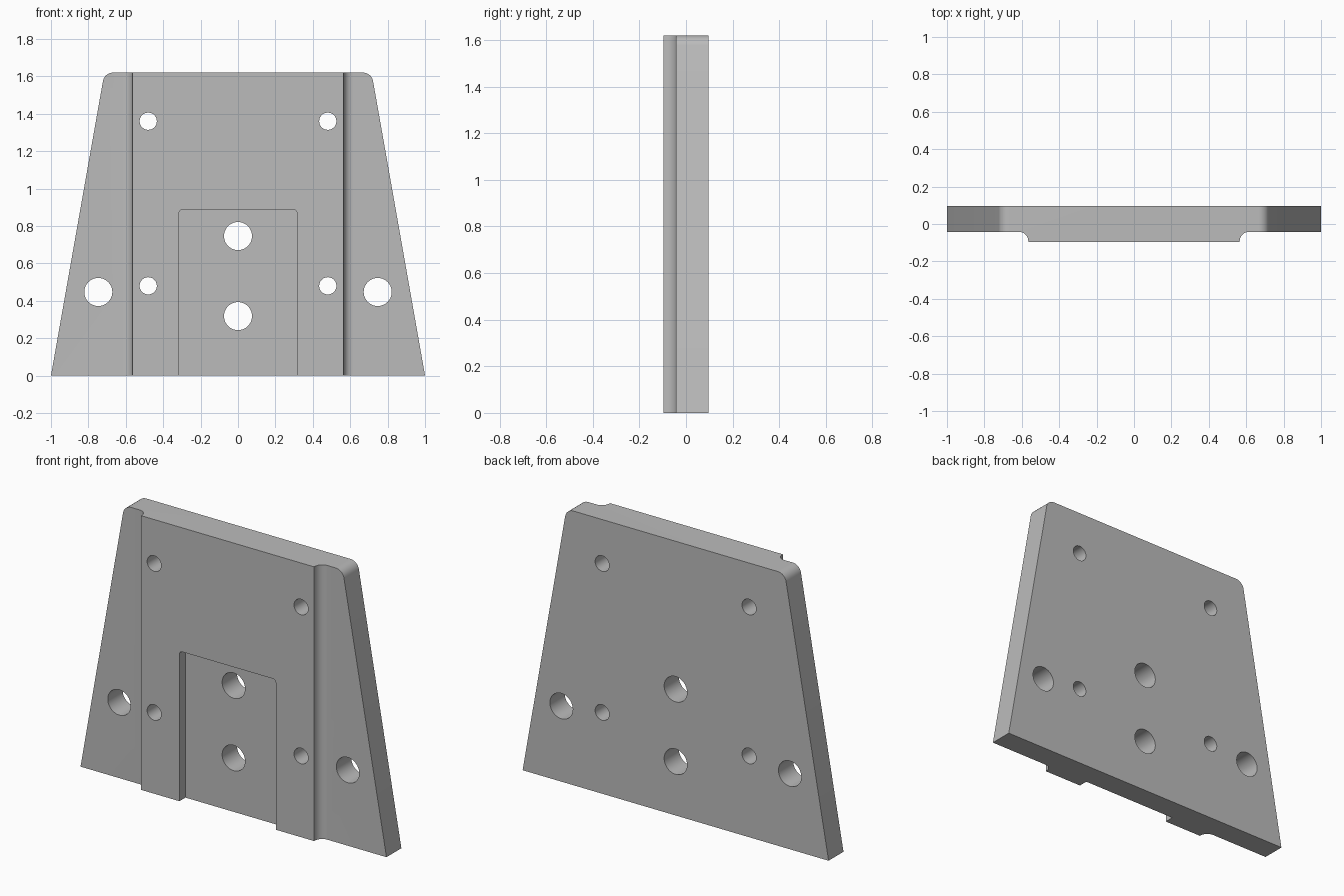
import bpy, bmesh, math
from mathutils import Vector

if "Cube" in bpy.data.objects:
    bpy.data.objects.remove(bpy.data.objects["Cube"])

grey = bpy.data.materials.new("plain grey")
grey.diffuse_color = (0.5, 0.5, 0.5, 1)
grey.use_nodes = True
grey.node_tree.nodes["Principled BSDF"].inputs["Base Color"].default_value = grey.diffuse_color


def prism(name, pts, start, along):
    """Extrude a closed outline of 3D points by the vector 'along'."""
    bm = bmesh.new()
    f = bm.faces.new([bm.verts.new(Vector(p) + Vector(start)) for p in pts])
    ext = bmesh.ops.extrude_face_region(bm, geom=[f])
    bmesh.ops.translate(bm, vec=along,
                        verts=[v for v in ext["geom"] if isinstance(v, bmesh.types.BMVert)])
    bmesh.ops.recalc_face_normals(bm, faces=bm.faces)
    me = bpy.data.meshes.new(name)
    bm.to_mesh(me)
    bm.free()
    me.materials.append(grey)
    ob = bpy.data.objects.new(name, me)
    bpy.context.collection.objects.link(ob)
    return ob


def arc(cx, cy, r, a0, a1, n=10):
    return [(cx + r * math.cos(math.radians(a0 + (a1 - a0) * i / n)),
             cy + r * math.sin(math.radians(a0 + (a1 - a0) * i / n))) for i in range(n + 1)]


def mirrored(half):
    """Complete a right-half outline with its left half."""
    return half + [(-x, y) for x, y in reversed(half)]


def cut(target, tool, op):
    mod = target.modifiers.new(op, 'BOOLEAN')
    mod.operation, mod.object, mod.solver = op, tool, 'EXACT'
    bpy.context.view_layer.objects.active = target
    bpy.ops.object.modifier_apply(modifier=mod.name)
    bpy.data.objects.remove(tool)


H, BACK, STEP, FRONT = 1.62, 0.097, -0.042, -0.097

# Plate: stepped cross-section with a raised centre pad and filleted shoulders
r = 0.05
section = mirrored([(0.565, FRONT)] + arc(0.565 + r, STEP - r, r, 180, 90) +
                   [(1.1, STEP), (1.1, BACK)])
plate = prism("mounting_plate", [(x, y, 0) for x, y in section], (0, 0, 0), (0, 0, H))

# Tapered outline with rounded top corners
slope = 0.286 / H
tilt = math.degrees(math.atan(slope))
r = 0.055
cz = H - r
cx = 1 - slope * cz - r / math.cos(math.radians(tilt))
outline = mirrored([(1 + slope * 0.1, -0.1)] + arc(cx, cz, r, tilt, 90))
# lift the rounded top a hair so the flat top comes from the plate itself
taper = prism("taper_cutter", [(x, 0, z) for x, z in outline], (0, -0.3, 0), (0, 0.6, 0))
cut(plate, taper, 'INTERSECT')

# Pocket in the pad, open at the bottom edge
r = 0.018
pocket = mirrored([(0.315, -0.1)] + arc(0.315 - r, 0.887 - r, r, 0, 90, 5))
cut(plate, prism("pocket_cutter", [(x, 0, z) for x, z in pocket],
                 (0, -0.3, 0), (0, 0.3 + STEP + 0.001, 0)), 'DIFFERENCE')

# Through holes: four small, four large
holes = [(s * 0.48, z, 0.046) for s in (-1, 1) for z in (0.48, 1.36)]
holes += [(0, 0.318, 0.075), (0, 0.746, 0.075), (-0.747, 0.447, 0.075), (0.747, 0.447, 0.075)]
for x, z, rad in holes:
    ring = arc(x, z, rad, 0, 360, 40)[:-1]
    cut(plate, prism("hole_cutter", [(a, 0, b) for a, b in ring],
                     (0, -0.3, 0), (0, 0.6, 0)), 'DIFFERENCE')

# Smooth the fillets and bores, keep the edges sharp
bpy.ops.object.select_all(action='DESELECT')
plate.select_set(True)
bpy.context.view_layer.objects.active = plate
bpy.ops.object.shade_smooth_by_angle(angle=math.radians(30))
